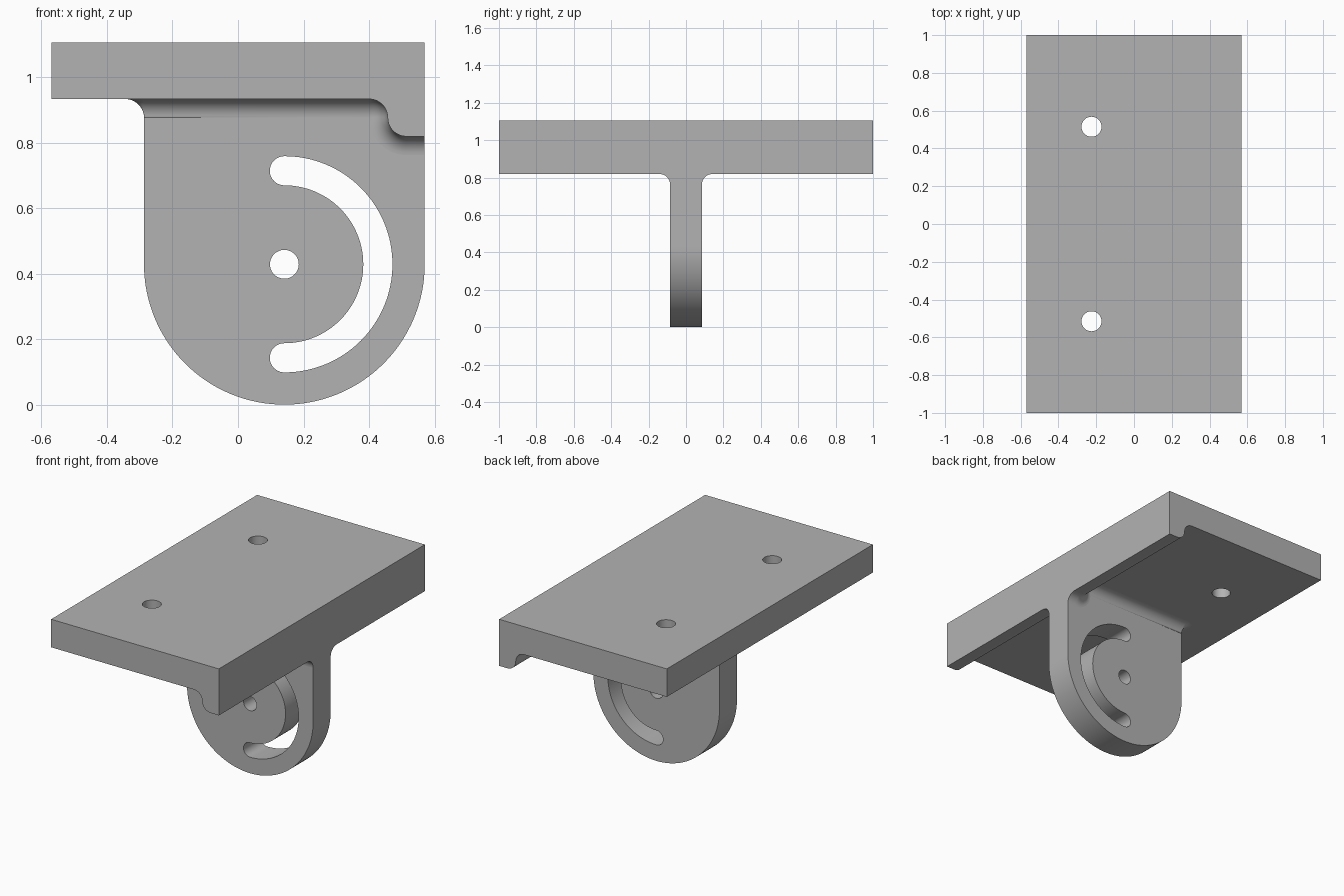
import bpy, bmesh
from math import sin, cos, pi, radians
from mathutils import Matrix

cube = bpy.data.objects.get("Cube")
if cube:
    bpy.data.objects.remove(cube, do_unlink=True)

grey = bpy.data.materials.new("plain_grey")
grey.use_nodes = True
grey.diffuse_color = (0.45, 0.45, 0.45, 1)
grey.node_tree.nodes["Principled BSDF"].inputs["Base Color"].default_value = (0.45, 0.45, 0.45, 1)

HALF_X, HALF_Y = 0.57, 1.0
TOP, UNDER = 1.105, 0.933          # plate top and underside
R = 0.057                          # fillet radius
LIP = UNDER - 2 * R                # underside of the lip
TAB_R, TAB_T = 0.4285, 0.085       # tab radius and half thickness
TAB_X = HALF_X - TAB_R             # pivot centre
TAB_LEFT = TAB_X - TAB_R
XZ = Matrix.Rotation(pi / 2, 4, "X")


def arc(cx, cy, r, a0, a1, n=32):
    """Points along an arc, angles in degrees."""
    steps = [radians(a0 + (a1 - a0) * i / n) for i in range(n + 1)]
    return [(cx + r * cos(a), cy + r * sin(a)) for a in steps]


def circle(cx, cy, r):
    return arc(cx, cy, r, 0, 360, 48)[:-1]


def finish(name, bm):
    bmesh.ops.remove_doubles(bm, verts=bm.verts, dist=0.0001)
    bmesh.ops.recalc_face_normals(bm, faces=bm.faces)
    mesh = bpy.data.meshes.new(name)
    bm.to_mesh(mesh)
    bm.free()
    mesh.materials.append(grey)
    obj = bpy.data.objects.new(name, mesh)
    bpy.context.collection.objects.link(obj)
    bpy.ops.object.select_all(action="DESELECT")
    obj.select_set(True)
    bpy.context.view_layer.objects.active = obj
    bpy.ops.object.shade_smooth_by_angle(angle=radians(30))
    return obj


def extrude(name, outlines, half_depth, matrix):
    """Solid from an outline and its holes, using a filled curve."""
    curve = bpy.data.curves.new(name + "_outline", "CURVE")
    curve.dimensions = "2D"
    curve.fill_mode = "BOTH"
    curve.extrude = half_depth
    for pts in outlines:
        spline = curve.splines.new("POLY")
        spline.points.add(len(pts) - 1)
        for p, (x, y) in zip(spline.points, pts):
            p.co = (x, y, 0, 1)
        spline.use_cyclic_u = True
    helper = bpy.data.objects.new(name + "_outline", curve)
    bpy.context.collection.objects.link(helper)
    bpy.context.view_layer.update()
    evaluated = helper.evaluated_get(bpy.context.evaluated_depsgraph_get())
    bm = bmesh.new()
    bm.from_mesh(evaluated.to_mesh())
    evaluated.to_mesh_clear()
    bpy.data.objects.remove(helper, do_unlink=True)
    bm.transform(matrix)
    return finish(name, bm)


# Plate with two screw holes
rectangle = [(-HALF_X, -HALF_Y), (HALF_X, -HALF_Y), (HALF_X, HALF_Y), (-HALF_X, HALF_Y)]
extrude("mounting_plate",
        [rectangle] + [circle(-0.225, y, 0.053) for y in (-0.515, 0.515)],
        (TOP - UNDER) / 2, Matrix.Translation((0, 0, (TOP + UNDER) / 2)))

# S-shaped lip along one long edge
bend_x, bend_z = 0.4, UNDER - R
inner = arc(bend_x, bend_z, R, 90, 0, 12)
outer = arc(bend_x + 2 * R, bend_z, R, 180, 270, 12)
lip_curve = inner + outer[1:] + [(HALF_X, LIP)]
extrude("edge_lip", [lip_curve + [(HALF_X, UNDER)]], HALF_Y, XZ)

# Round tab with pivot hole and curved slot
slot_r, slot_w = 0.2855, 0.0445
slot = (arc(TAB_X, TAB_R, slot_r + slot_w, -90, 90, 64)
        + arc(TAB_X, TAB_R + slot_r, slot_w, 90, 270, 20)[1:]
        + arc(TAB_X, TAB_R, slot_r - slot_w, 90, -90, 64)[1:]
        + arc(TAB_X, TAB_R - slot_r, slot_w, 90, 270, 20)[1:-1])
tab = [(TAB_LEFT, UNDER)] + lip_curve + arc(TAB_X, TAB_R, TAB_R, 0, -180, 64)
extrude("pivot_tab", [tab, slot, circle(TAB_X, TAB_R, 0.044)], TAB_T, XZ)

# Fillet that follows the lip and wraps round the free edge of the tab
path = [(HALF_X, LIP, 0, -1)]
path += [(x, z, (x - bend_x - 2 * R) / R, (z - bend_z) / R) for x, z in reversed(outer)]
path += [(x, z, (bend_x - x) / R, (bend_z - z) / R) for x, z in reversed(inner[:-1])]
path += [(TAB_LEFT, UNDER, 0, -1)]

bm = bmesh.new()
rings = []
for i in range(11):
    t = i / 10 * pi / 2
    drop, out = R * (1 - cos(t)), R * (1 - sin(t))
    half = [(x + nx * drop, -TAB_T - out, z + nz * drop) for x, z, nx, nz in path]
    half += [(x, y, UNDER - drop) for x, y in arc(TAB_LEFT, -TAB_T, out, -90, -180, 10)[1:]]
    full = half + [(x, -y, z) for x, y, z in reversed(half)]
    rings.append([bm.verts.new(p) for p in full])
for a, b in zip(rings, rings[1:]):
    for j in range(len(a) - 1):
        bm.faces.new((a[j], a[j + 1], b[j + 1], b[j]))
# Close the two ends flush with the plate edge
for end, y in ((0, -TAB_T), (-1, TAB_T)):
    corner = bm.verts.new((HALF_X, y, LIP))
    bm.faces.new([ring[end] for ring in rings] + [corner])
finish("tab_fillet", bm)
